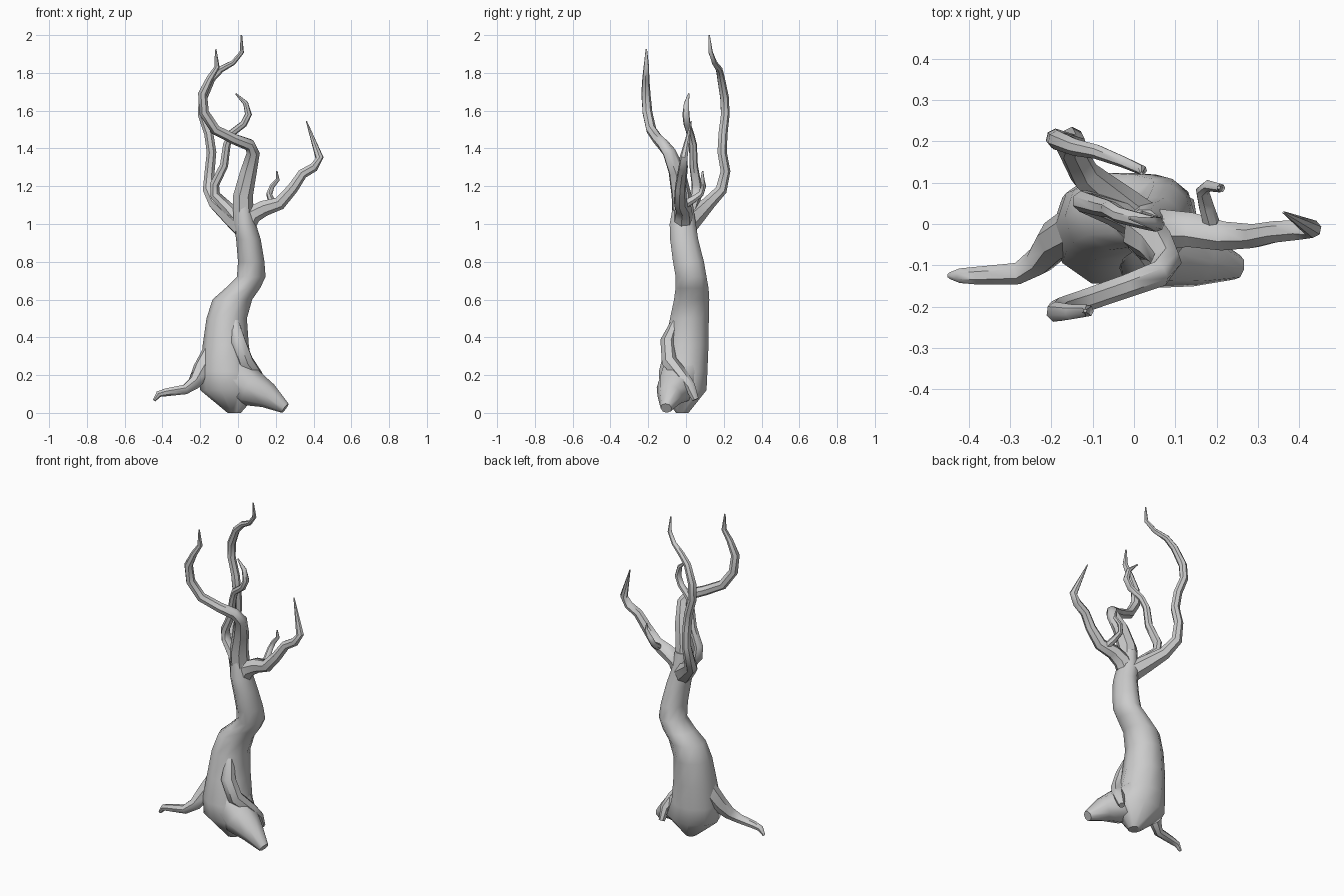
import bpy, bmesh, math
from mathutils import Vector


def loft(name, rings):
    """Skin equal-sized rings of points into a closed, smooth-shaded tube."""
    bm = bmesh.new()
    loops = [[bm.verts.new((p[0], p[1], max(p[2], 0.0))) for p in r] for r in rings]
    n = len(loops[0])
    for a, b in zip(loops, loops[1:]):
        for i in range(n):
            j = (i + 1) % n
            bm.faces.new((a[i], a[j], b[j], b[i]))
    bm.faces.new(loops[0][::-1])
    bm.faces.new(loops[-1])
    bmesh.ops.recalc_face_normals(bm, faces=bm.faces[:])
    me = bpy.data.meshes.new(name)
    bm.to_mesh(me)
    bm.free()
    ob = bpy.data.objects.new(name, me)
    bpy.context.collection.objects.link(ob)
    bpy.ops.object.select_all(action='DESELECT')
    ob.select_set(True)
    bpy.context.view_layer.objects.active = ob
    bpy.ops.object.shade_smooth_by_angle(angle=math.radians(50))
    return ob


def limb(name, path, sides=7):
    """Tapered tube through (x, y, z, radius) points."""
    pts = [Vector(p[:3]) for p in path]
    rings, side = [], None
    for i, p in enumerate(pts):
        t = (pts[min(i + 1, len(pts) - 1)] - pts[max(i - 1, 0)]).normalized()
        if side is None:
            side = t.orthogonal()
        side = (side - t * side.dot(t)).normalized()
        up = t.cross(side)
        rings.append([p + path[i][3] * (side * math.cos(a) + up * math.sin(a))
                      for a in (k * math.tau / sides for k in range(sides))])
    return loft(name, rings)


# Trunk: centre x, centre y, z, half width, half depth
trunk = [(-.02, -.02, .0, .035, .035), (-.04, -.015, .12, .16, .13),
         (-.06, -.015, .22, .14, .135), (-.065, .005, .36, .122, .12),
         (-.06, .018, .50, .107, .108), (-.03, .03, .60, .105, .098),
         (.025, .032, .66, .092, .092), (.07, .027, .72, .076, .086),
         (.07, .013, .80, .07, .086), (.055, -.01, .92, .065, .078),
         (.035, -.017, 1.0, .06, .073), (.025, -.015, 1.12, .045, .052)]
S = 10
loft("trunk", [[(x + rx * math.cos(k * math.tau / S), y + ry * math.sin(k * math.tau / S), z)
                for k in range(S)] for x, y, z, rx, ry in trunk])

# Roots
limb("right_root", [(-.03, -.02, .20, .12), (.07, -.06, .13, .1),
                    (.16, -.085, .09, .068), (.25, -.105, .025, .03)], 8)
limb("wrapping_root", [(-.02, -.05, .50, .02), (.0, -.095, .38, .042), (.04, -.085, .27, .045),
                       (.10, -.02, .19, .038), (.125, .02, .14, .03), (.13, .05, .07, .018)])
limb("left_root", [(-.12, .0, .34, .06), (-.19, -.04, .23, .05), (-.23, -.09, .16, .036),
                   (-.28, -.12, .125, .027), (-.38, -.125, .11, .022), (-.42, -.125, .10, .018),
                   (-.445, -.125, .065, .008)])

# Branches
limb("front_branch", [(.03, -.015, 1.0, .058), (.025, -.025, 1.15, .054), (.055, -.05, 1.28, .045),
                      (.08, -.09, 1.38, .036), (.06, -.12, 1.42, .033), (-.02, -.15, 1.45, .029),
                      (-.12, -.185, 1.50, .028), (-.18, -.205, 1.59, .027),
                      (-.188, -.213, 1.69, .025), (-.15, -.213, 1.77, .019),
                      (-.112, -.21, 1.83, .015), (-.118, -.21, 1.925, .004)])
limb("back_branch", [(.03, -.01, .98, .06), (-.04, .05, 1.04, .05), (-.12, .12, 1.11, .037),
                     (-.155, .185, 1.18, .032), (-.15, .208, 1.28, .027), (-.14, .19, 1.38, .026),
                     (-.155, .195, 1.48, .025), (-.19, .207, 1.58, .024),
                     (-.185, .203, 1.67, .024), (-.14, .185, 1.77, .021),
                     (-.09, .175, 1.82, .018), (-.025, .15, 1.855, .014),
                     (.02, .13, 1.91, .012), (.018, .122, 2.0, .004)])
limb("middle_branch", [(.02, .0, 1.0, .045), (-.05, .03, 1.08, .034), (-.12, .055, 1.15, .028),
                       (-.125, .055, 1.21, .026), (-.075, .04, 1.31, .023),
                       (-.06, .037, 1.42, .021), (-.035, .022, 1.48, .02), (.03, .005, 1.53, .019),
                       (.055, .0, 1.58, .019), (.04, .003, 1.64, .014), (-.012, .015, 1.69, .004)])
limb("right_branch", [(.03, -.015, .97, .055), (.075, -.015, 1.05, .05), (.14, -.015, 1.085, .043),
                      (.22, -.03, 1.11, .036), (.29, -.03, 1.19, .03), (.34, -.02, 1.265, .027),
                      (.40, -.015, 1.30, .025), (.432, -.012, 1.35, .022), (.362, .028, 1.545, .003)])
limb("twig", [(.19, -.01, 1.10, .022), (.175, .04, 1.13, .019), (.165, .08, 1.16, .016),
              (.18, .093, 1.20, .014), (.21, .087, 1.235, .011), (.205, .088, 1.28, .004)])
